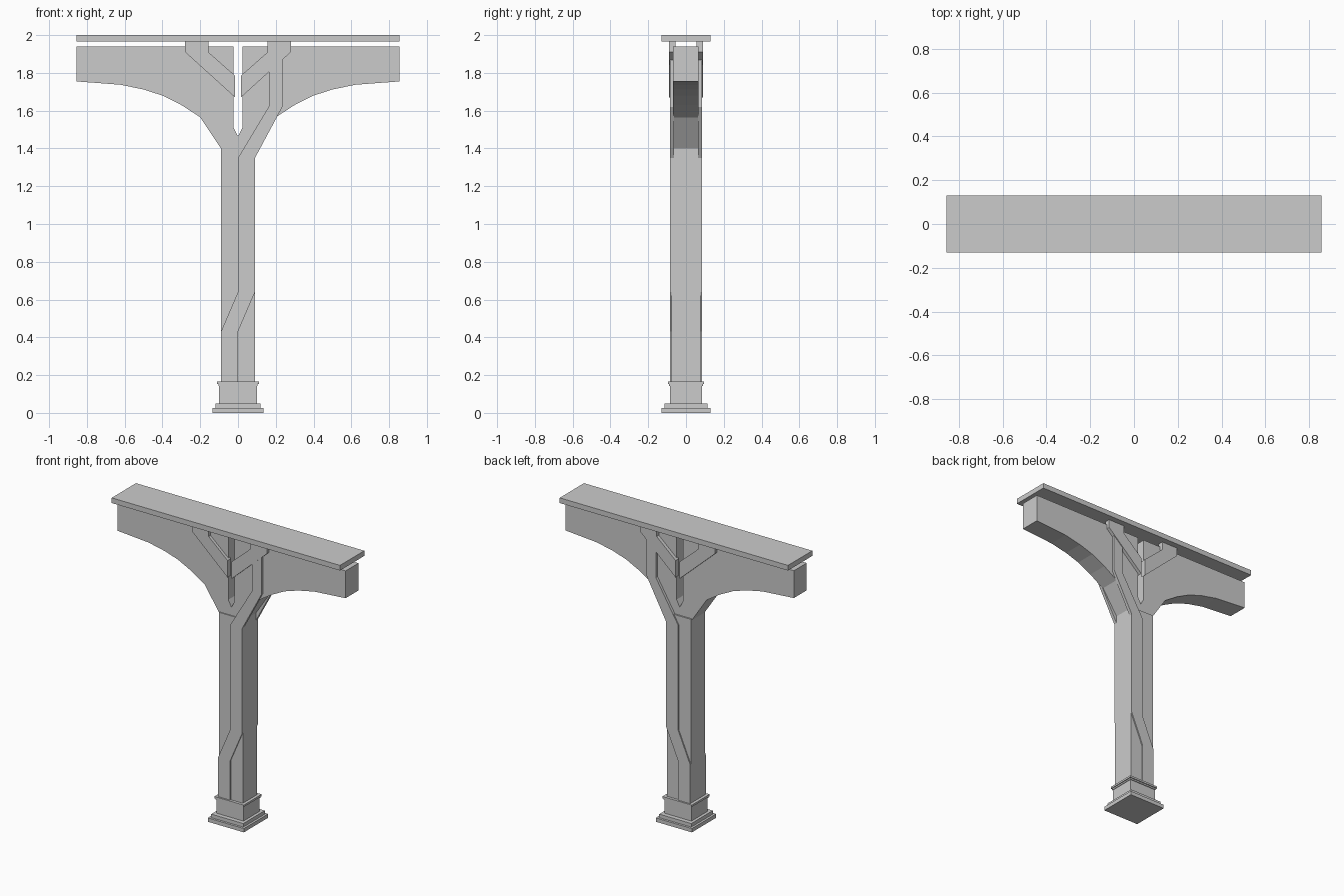
import bpy, bmesh

if "Cube" in bpy.data.objects:
    bpy.data.objects.remove(bpy.data.objects["Cube"])


def slab(name, pts, y0, y1):
    """Extrude an x-z outline from y0 to y1."""
    bm = bmesh.new()
    face = bm.faces.new([bm.verts.new((x, y0, z)) for x, z in pts])
    ext = bmesh.ops.extrude_face_region(bm, geom=[face])
    moved = [v for v in ext["geom"] if isinstance(v, bmesh.types.BMVert)]
    bmesh.ops.translate(bm, verts=moved, vec=(0, y1 - y0, 0))
    bmesh.ops.recalc_face_normals(bm, faces=bm.faces)
    me = bpy.data.meshes.new(name)
    bm.to_mesh(me)
    bm.free()
    ob = bpy.data.objects.new(name, me)
    bpy.context.collection.objects.link(ob)
    return ob


def block(name, hx, hy, z0, z1):
    return slab(name, [(-hx, z0), (hx, z0), (hx, z1), (-hx, z1)], -hy, hy)


# Stepped base
block("base_plinth", 0.135, 0.13, 0, 0.026)
block("base_step", 0.12, 0.115, 0.026, 0.05)
block("base_block", 0.10, 0.085, 0.05, 0.142)
block("base_trim_lower", 0.104, 0.09, 0.142, 0.152)
block("base_trim_upper", 0.11, 0.096, 0.152, 0.165)

# Column body and top plank
block("column", 0.09, 0.077, 0.165, 1.41)
block("top_plank", 0.855, 0.13, 1.965, 2.0)

# Curved arms with a pointed slot between them
half = [(0.09, 1.40), (0.20, 1.565), (0.30, 1.63), (0.40, 1.68), (0.50, 1.712),
        (0.62, 1.737), (0.855, 1.755), (0.855, 1.94), (0.024, 1.94), (0.024, 1.51)]
slab("arms", half + [(0, 1.465)] + [(-x, z) for x, z in reversed(half)], -0.07, 0.067)

# Crooked trunk strand and diagonal braces on both faces
strand = [(-0.09, 0.165), (0, 0.165), (0, 0.43), (0.09, 0.64), (0.09, 1.35),
          (0.235, 1.62), (0.235, 1.89), (0.165, 1.83), (0.165, 1.625),
          (0, 1.35), (0, 0.64), (-0.09, 0.43)]
brace = [(0.28, 1.965), (0.28, 1.91), (0.015, 1.67), (0.015, 1.785),
         (0.157, 1.91), (0.157, 1.965)]
for side, s in (("front", -1), ("back", 1)):
    slab(f"{side}_strand", strand, s * 0.064, s * 0.085)
    for hand, m in (("left", -1), ("right", 1)):
        slab(f"{side}_{hand}_brace", [(m * x, z) for x, z in brace], s * 0.055, s * 0.09)

# Column flank flush with the strand above the bend
block_pts = [(0.0, 0.64), (0.09, 0.64), (0.09, 1.35), (0.0, 1.35)]
slab("column_core", block_pts, -0.084, 0.084)
